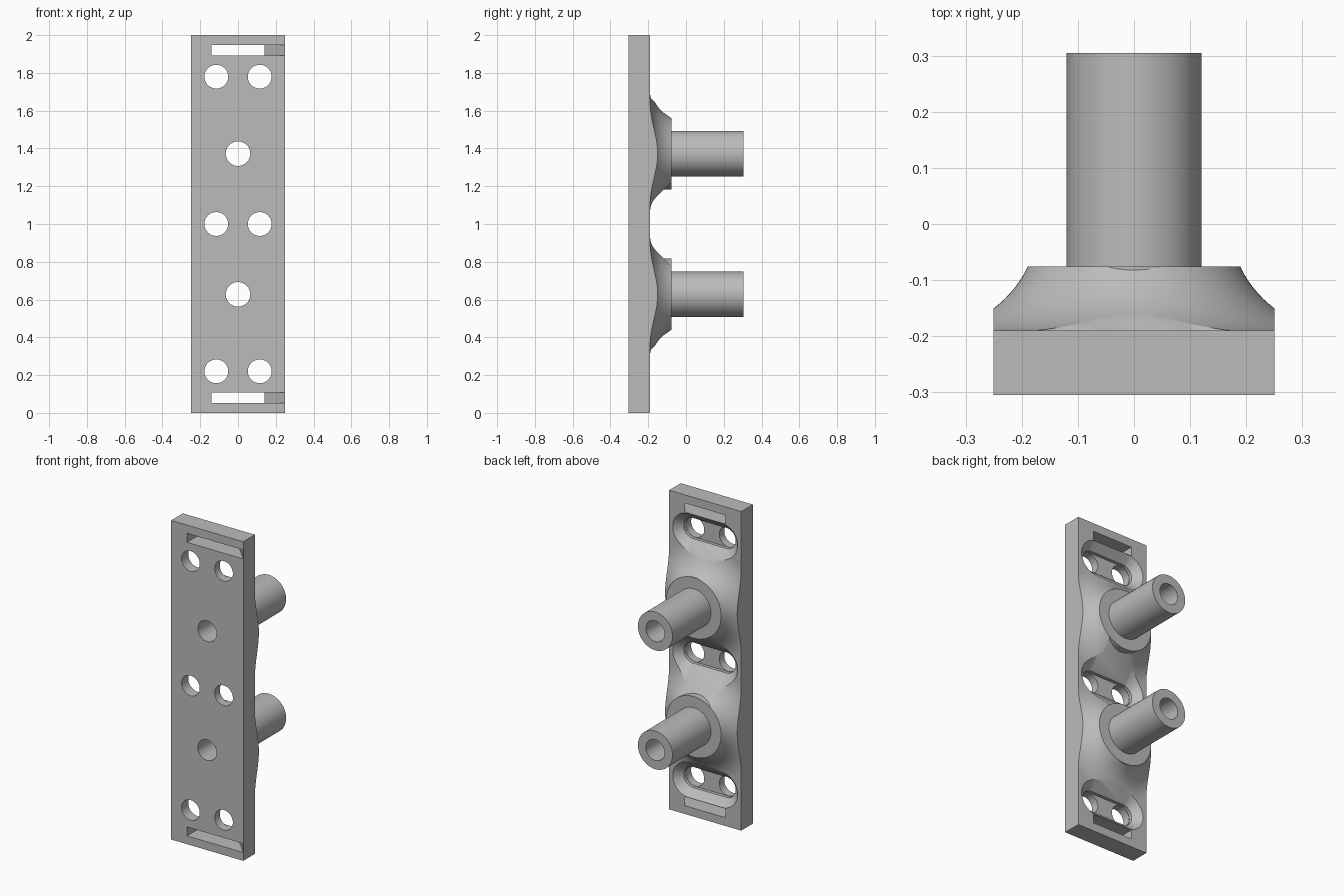
import bpy, bmesh, math

if "Cube" in bpy.data.objects:
    bpy.data.objects.remove(bpy.data.objects["Cube"])

grey = bpy.data.materials.new("light_grey")
grey.use_nodes = True
COLOUR = (0.5, 0.5, 0.5, 1)
grey.diffuse_color = COLOUR
grey.node_tree.nodes["Principled BSDF"].inputs["Base Color"].default_value = COLOUR

HALF_W, FRONT, BACK = 0.25, -0.305, -0.19
BOSS_TOP, BOSS_R, BORE, HOLE = -0.076, 0.19, 0.065, 0.063
BOSS_Z = (0.6275, 1.3725)
HOLE_Z = (0.22, 1.0, 1.78)
HOLE_X = 0.115


def finish(bm, name):
    bmesh.ops.recalc_face_normals(bm, faces=bm.faces)
    mesh = bpy.data.meshes.new(name)
    bm.to_mesh(mesh)
    bm.free()
    mesh.materials.append(grey)
    obj = bpy.data.objects.new(name, mesh)
    bpy.context.collection.objects.link(obj)
    return obj


def loft(name, profile, z, x=0, spread=0, closed=False, n=64):
    """Rings of (radius, y) about the y axis; spread stretches them into slots."""
    bm = bmesh.new()
    rings = []
    for r, y in profile:
        ring = []
        for i in range(n):
            a = math.tau * (i + 0.5) / n
            shift = math.copysign(spread, math.cos(a))
            ring.append(bm.verts.new((x + shift + r * math.cos(a), y, z + r * math.sin(a))))
        rings.append(ring)
    pairs = list(zip(rings, rings[1:]))
    if closed:
        pairs.append((rings[-1], rings[0]))
    else:
        bm.faces.new(rings[0])
        bm.faces.new(rings[-1])
    for a, b in pairs:
        for i in range(n):
            j = (i + 1) % n
            bm.faces.new((a[i], a[j], b[j], b[i]))
    return finish(bm, name)


def prism(name, outline, z0, z1):
    """Outline in x and y, raised from z0 to z1."""
    bm = bmesh.new()
    base = bm.faces.new([bm.verts.new((x, y, z0)) for x, y in outline])
    top = bmesh.ops.extrude_face_region(bm, geom=[base])["geom"]
    bmesh.ops.translate(bm, vec=(0, 0, z1 - z0),
                        verts=[v for v in top if isinstance(v, bmesh.types.BMVert)])
    return finish(bm, name)


def block(name, w, y0, y1, z0, z1):
    return prism(name, [(-w, y0), (w, y0), (w, y1), (-w, y1)], z0, z1)


def combine(target, tool, operation):
    tool.hide_render = True
    mod = target.modifiers.new(operation.lower(), "BOOLEAN")
    mod.operation, mod.object, mod.solver = operation, tool, "EXACT"
    bpy.context.view_layer.objects.active = target
    bpy.ops.object.modifier_apply(modifier=mod.name)
    bpy.data.objects.remove(tool)


def smooth(obj):
    bpy.ops.object.select_all(action="DESELECT")
    obj.select_set(True)
    bpy.context.view_layer.objects.active = obj
    bpy.ops.object.shade_smooth_by_angle(angle=math.radians(25))


# Plate with a concave flare around each boss, trimmed to the plate's width
plate = block("mounting_plate", 0.45, FRONT, BACK, 0, 2)
FILLET, FOOT = 0.2, 0.37
start = math.asin((FOOT - BOSS_R) / FILLET)
flare = [(BOSS_R, BOSS_TOP - 0.001)]
for i in range(1, 17):
    a = start * (1 - i / 16)
    flare.append((FOOT - FILLET * math.sin(a), BACK + FILLET * (1 - math.cos(a))))
flare.append((FOOT, BACK - 0.05))
for z in BOSS_Z:
    combine(plate, loft("flare", flare, z, n=96), "UNION")
combine(plate, block("trim", HALF_W, -1, 1, -1, 3), "INTERSECT")

# Countersunk slots on the back, each with a pair of screw holes
FLOOR, EDGE = -0.255, HOLE + 0.002
countersink = [(EDGE, FLOOR), (EDGE, -0.235), (EDGE + 0.235, 0)]
for z in HOLE_Z:
    combine(plate, loft("countersink", countersink, z, spread=HOLE_X), "DIFFERENCE")
    for x in (-HOLE_X, HOLE_X):
        combine(plate, loft("screw_hole", [(HOLE, -0.4), (HOLE, 0)], z, x), "DIFFERENCE")

# Bores through the plate, widened behind the sleeves
for z in BOSS_Z:
    bore = [(BORE, -0.4), (BORE, BACK), (0.15, BACK), (0.15, 0)]
    combine(plate, loft("bore", bore, z), "DIFFERENCE")

# Strap slots with a ramp running out to the +x edge of the front
strap = [(-0.14, -0.4), (0.34, -0.4), (0.14, BACK), (0.14, -0.1), (-0.14, -0.1)]
for z in (0.052, 1.892):
    combine(plate, prism("strap_slot", strap, z, z + 0.056), "DIFFERENCE")
smooth(plate)

# Hollow sleeves with a round flange
sleeve = [(BORE, BACK), (BOSS_R, BACK), (BOSS_R, BOSS_TOP),
          (0.12, BOSS_TOP), (0.12, -FRONT), (BORE, -FRONT)]
for name, z in zip(("lower_sleeve", "upper_sleeve"), BOSS_Z):
    smooth(loft(name, sleeve, z, closed=True))
